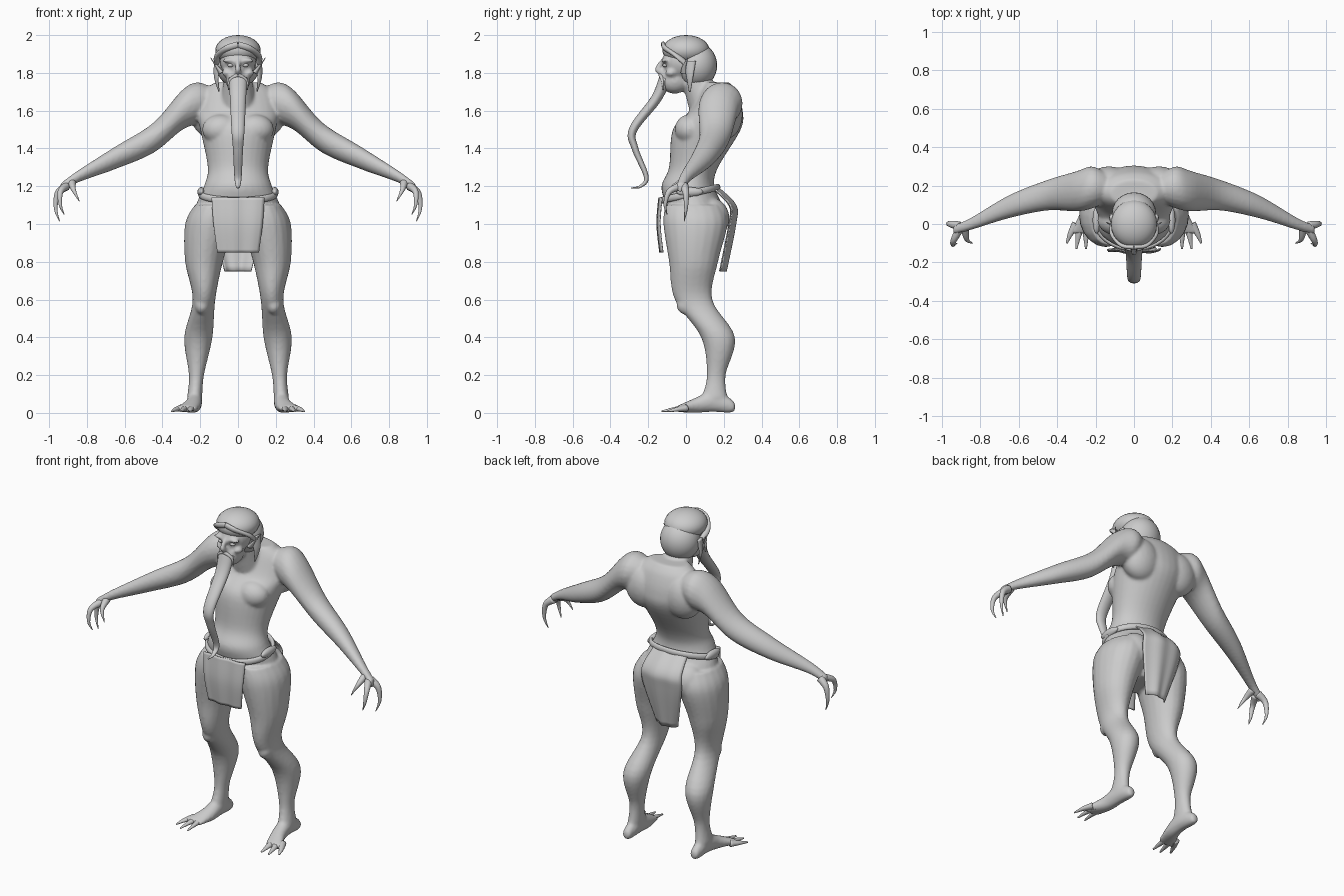
import bpy, bmesh, math
from mathutils import Vector, Matrix

if "Cube" in bpy.data.objects:
    bpy.data.objects.remove(bpy.data.objects["Cube"], do_unlink=True)

X, Y, Z = Matrix.Identity(3)
SIDES = {"left": 1, "right": -1}

clay = bpy.data.materials.new("light grey clay")
clay.use_nodes = True
grey = (.6, .6, .6, 1)
clay.diffuse_color = grey
shader = next(node for node in clay.node_tree.nodes if node.type == "BSDF_PRINCIPLED")
shader.inputs["Base Color"].default_value = grey


def smooth_rows(rows, steps=6):
    """Catmull-Rom interpolation through rows of numbers."""
    rows = [Vector(row) for row in rows]
    padded = [rows[0], *rows, rows[-1]]
    result = []
    for before, start, end, after in zip(padded, padded[1:], padded[2:], padded[3:]):
        slope_in, slope_out = (end - before) / 2, (after - start) / 2
        for step in range(steps):
            t = step / steps
            ease = t * t * (3 - 2 * t)
            result.append(start.lerp(end, ease) + slope_in * t * (1 - t) ** 2
                          - slope_out * t * t * (1 - t))
    return result + [rows[-1]]


def loft(bm, rows, normal=None, ref=X, side=1, count=20):
    """Tube of ellipses; each row is x, y, z, radius along ref, other radius."""
    rows = smooth_rows(rows)
    centres = [Vector(row[:3]) for row in rows]
    last = len(rows) - 1
    rings = []
    for i, (row, centre) in enumerate(zip(rows, centres)):
        axis = normal or (centres[min(i + 1, last)] - centres[max(i - 1, 0)]).normalized()
        across = (ref - axis * ref.dot(axis)).normalized()
        other = axis.cross(across)
        ring = []
        for k in range(count):
            angle = math.tau * k / count
            point = (centre + across * math.cos(angle) * max(row[3], .001)
                     + other * math.sin(angle) * max(row[4], .001))
            ring.append(bm.verts.new((point.x * side, point.y, point.z)))
        rings.append(ring)
    for lower, upper in zip(rings, rings[1:]):
        for k in range(count):
            j = (k + 1) % count
            bm.faces.new((lower[k], lower[j], upper[j], upper[k]))
    bm.faces.new(rings[0])
    bm.faces.new(rings[-1])


def tube(bm, points, thick, thin, flat=1, ref=X, side=1):
    """Tube along points whose radius tapers evenly from thick to thin."""
    rows = []
    for i, point in enumerate(points):
        radius = thick + (thin - thick) * i / (len(points) - 1)
        rows.append((*point, radius, radius * flat))
    loft(bm, rows, ref=ref, side=side)


def ball(bm, centre, radii, side=1):
    x, y, z = centre
    place = Matrix.Translation((x * side, y, z)) @ Matrix.Diagonal((*radii, 1))
    bmesh.ops.create_uvsphere(bm, u_segments=24, v_segments=16, radius=1, matrix=place)


def finish(bm, name):
    bmesh.ops.recalc_face_normals(bm, faces=bm.faces)
    mesh = bpy.data.meshes.new(name)
    bm.to_mesh(mesh)
    bm.free()
    mesh.materials.append(clay)
    for polygon in mesh.polygons:
        polygon.use_smooth = True
    part = bpy.data.objects.new(name, mesh)
    bpy.context.collection.objects.link(part)
    return part


# Body: overlapping volumes fused into one skin
bm = bmesh.new()
torso = [(.9, .04, .1, .1), (1, .04, .21, .15), (1.1, .04, .22, .15), (1.2, .01, .18, .14),
         (1.3, .04, .16, .13), (1.5, .11, .2, .18), (1.6, .16, .22, .14), (1.7, .17, .19, .1),
         (1.75, .16, .12, .07)]
loft(bm, [(0, y, z, wide, deep) for z, y, wide, deep in torso], normal=Z, count=32)
tube(bm, [(0, .12, 1.6), (0, .04, 1.8)], .1, .07)          # neck
ball(bm, (0, -.02, 1.86), (.095, .105, .1))                # skull
ball(bm, (0, -.06, 1.76), (.065, .08, .07))                # jaw
tube(bm, [(0, -.12, 1.87), (0, -.15, 1.82), (0, -.12, 1.8)], .012, .02)  # nose

leg = [(.13, .04, 1.1, .1, .15), (.15, .05, 1, .13, .17), (.18, .04, .8, .1, .13),
       (.18, .04, .6, .06, .1), (.21, .17, .4, .075, .09), (.22, .16, .2, .04, .05),
       (.23, .15, .08, .04, .07)]
foot = [(.23, .26, .03, .02, .02), (.23, .23, .04, .03, .04), (.23, .14, .06, .04, .055),
        (.24, .05, .04, .045, .04), (.28, -.05, .02, .06, .015)]
arm = [(.15, .19, 1.65, .08), (.22, .19, 1.64, .11), (.3, .17, 1.6, .105), (.45, .15, 1.455, .08),
       (.65, .09, 1.35, .06), (.85, 0, 1.25, .032), (.94, -.03, 1.19, .025)]
for side in SIDES.values():
    loft(bm, leg, normal=Z, side=side)
    loft(bm, foot, normal=Y, side=side)
    loft(bm, [(*row, row[-1]) for row in arm], normal=X, ref=Y, side=side)
    ball(bm, (.09, .02, 1.5), (.1, .08, .08), side)        # chest muscle
    ball(bm, (.13, .21, 1.58), (.12, .09, .13), side)      # shoulder blade
    ball(bm, (.11, .13, 1.03), (.1, .1, .11), side)        # buttock
    ball(bm, (.19, 0, .57), (.04, .05, .05), side)         # kneecap
    ball(bm, (.06, -.08, 1.8), (.025, .03, .02), side)     # cheekbone
    ball(bm, (.045, -.11, 1.865), (.04, .02, .012), side)  # brow
body = finish(bm, "body")
fuse = body.modifiers.new("fuse", "REMESH")
fuse.mode = "VOXEL"
fuse.voxel_size = .009
fuse.use_smooth_shade = True
soften = body.modifiers.new("soften", "SMOOTH")
soften.iterations = 6

# Hair cap with a fuller front above the forehead
bm = bmesh.new()
ball(bm, (0, .055, 1.84), (.115, .11, .12))
ball(bm, (0, 0, 1.92), (.12, .125, .08))
finish(bm, "hair_cap")

# Long curling beard
bm = bmesh.new()
curl = [(-.11, 1.77), (-.16, 1.66), (-.28, 1.5), (-.27, 1.4), (-.21, 1.25), (-.24, 1.2), (-.29, 1.19)]
tube(bm, [(0, y, z) for y, z in curl], .05, .004, flat=.65)
finish(bm, "beard")

# Tapered paired parts: points, start radius, end radius, flatness
tapered = {
    "hairline": ([(0, -.12, 1.95), (.06, -.11, 1.93), (.11, -.05, 1.89), (.11, 0, 1.85)], .012, .012, 1.4),
    "side_lock": ([(.105, .02, 1.86), (.115, .02, 1.78), (.1, .02, 1.7)], .035, .005, .5),
    "ear": ([(.09, -.01, 1.8), (.11, -.01, 1.83), (.145, .01, 1.88)], .02, .002, .6),
    "moustache": ([(0, -.135, 1.79), (.045, -.125, 1.76), (.05, -.12, 1.71)], .012, .003, 1),
    "outer_finger": ([(.91, -.01, 1.2), (.955, 0, 1.16), (.965, 0, 1.08), (.945, -.01, 1.015)], .024, .002, 1),
    "middle_finger": ([(.91, -.03, 1.2), (.94, -.09, 1.17), (.94, -.11, 1.1), (.92, -.1, 1.05)], .022, .002, 1),
    "thumb": ([(.88, -.02, 1.22), (.87, -.08, 1.18), (.84, -.1, 1.12)], .022, .002, 1),
}
# Three toes fanned outwards
for i, toe in enumerate(("inner_toe", "middle_toe", "outer_toe")):
    spread, reach = .05 * i, -.13 + .015 * i * (i - 1)
    tapered[toe] = ([(.25 + spread / 2, 0, .025), (.25 + spread * .8, reach / 2, .018),
                     (.25 + spread, reach, .008)], .024, .005, .8)

for label, side in SIDES.items():
    for name, (points, thick, thin, flat) in tapered.items():
        bm = bmesh.new()
        tube(bm, points, thick, thin, flat, ref=(X + Y * 2).normalized(), side=side)
        finish(bm, f"{label}_{name}")
    for name, centre, radii in (("eye", (.04, -.11, 1.84), (.016, .014, .01)),
                                ("belt_knot", (.195, .02, 1.17), (.02, .07, .025))):
        bm = bmesh.new()
        ball(bm, centre, radii, side)
        finish(bm, f"{label}_{name}")

# Belt sagging towards the front
bm = bmesh.new()
turns = [math.tau * i / 16 for i in range(17)]
tube(bm, [(.2 * math.cos(a), .02 + .15 * math.sin(a), 1.16 + .035 * math.sin(a)) for a in turns],
     .018, .018, flat=.65, ref=Z)
finish(bm, "belt")


def flap(name, rows, bow):
    """Hanging cloth; each row is y, z, half width."""
    bm = bmesh.new()
    columns = [i / 8 - 1 for i in range(17)]
    grid = []
    for y, z, width in smooth_rows(rows):
        grid.append([bm.verts.new((width * s, y + bow * s * s + .004 * math.sin(s * 7), z))
                     for s in columns])
    for upper, lower in zip(grid, grid[1:]):
        for i in range(len(columns) - 1):
            bm.faces.new((upper[i], upper[i + 1], lower[i + 1], lower[i]))
    cloth = finish(bm, name)
    hem = cloth.modifiers.new("thickness", "SOLIDIFY")
    hem.thickness = .007
    hem.offset = 0


# Loincloth
flap("front_loincloth", [(-.14, 1.14, .14), (-.15, 1, .13), (-.135, .85, .11)], .01)
flap("back_loincloth", [(.16, 1.2, .11), (.26, 1.1, .13), (.26, 1, .13), (.21, .75, .07)], -.03)
